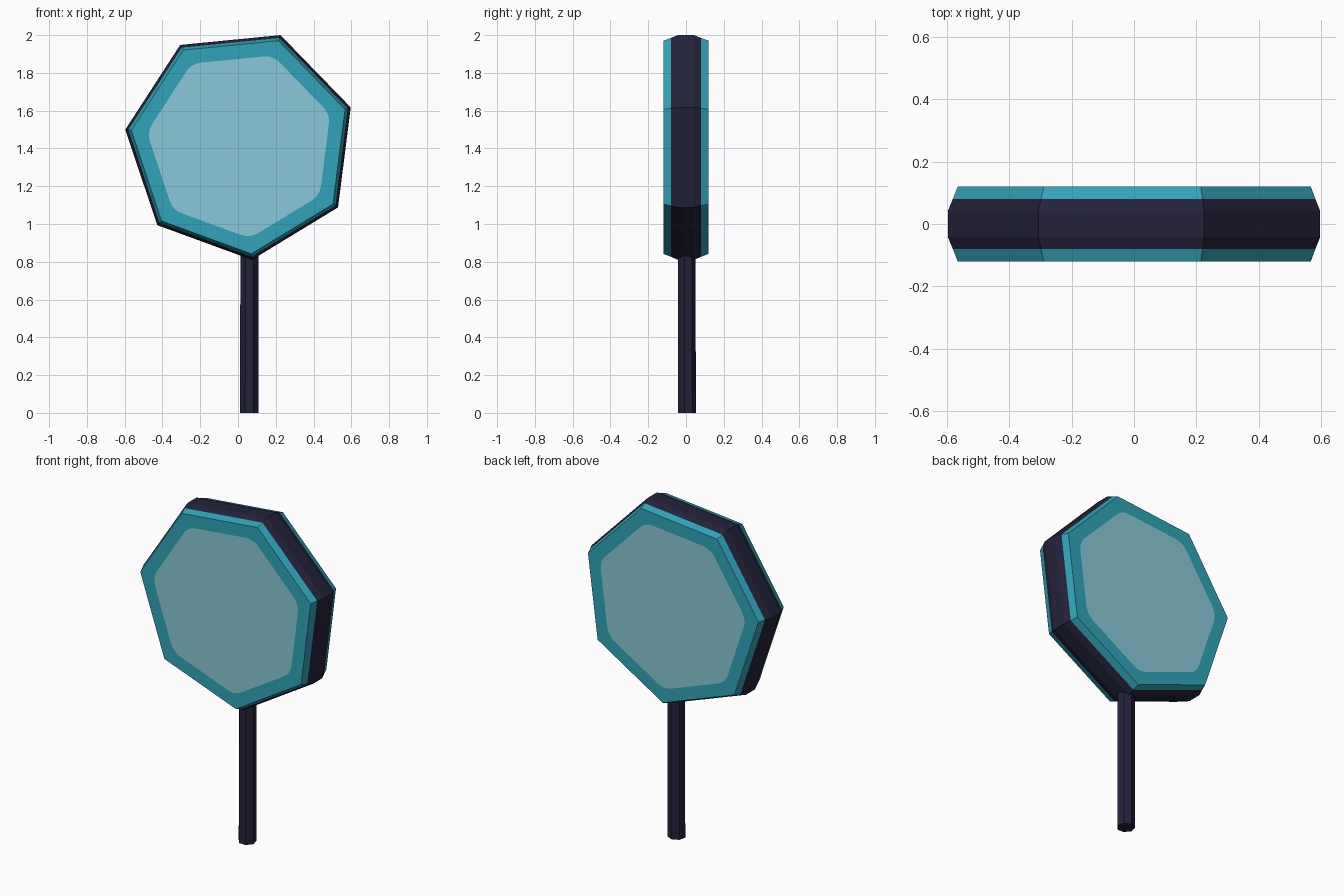
import bpy, bmesh, math
from mathutils import Vector

if "Cube" in bpy.data.objects:
    bpy.data.objects.remove(bpy.data.objects["Cube"])


def material(name, rgb):
    lin = [((c / 255 + 0.055) / 1.055) ** 2.4 for c in rgb]
    m = bpy.data.materials.new(name)
    m.diffuse_color = (*lin, 1)
    m.use_nodes = True
    m.node_tree.nodes["Principled BSDF"].inputs["Base Color"].default_value = m.diffuse_color
    return m


dark = material("dark_navy", (36, 34, 59))
teal = material("teal", (48, 164, 185))
pale = material("pale_blue", (138, 200, 215))

CX, CZ, SIDES, START = 0.0135, 1.4225, 7, math.radians(69.9)


def corner(i, radius, y):
    a = START + i * 2 * math.pi / SIDES
    return Vector((CX + radius * math.cos(a), y, CZ + radius * math.sin(a)))


def finish(bm, name, mats):
    bmesh.ops.recalc_face_normals(bm, faces=bm.faces)
    me = bpy.data.meshes.new(name)
    bm.to_mesh(me)
    bm.free()
    for m in mats:
        me.materials.append(m)
    ob = bpy.data.objects.new(name, me)
    bpy.context.collection.objects.link(ob)
    return ob


# Seven-sided head: dark band with teal bevels on both sides
bm = bmesh.new()
profile = [(-0.12, 0.583), (-0.08, 0.599), (-0.042, 0.615),
           (0.042, 0.615), (0.08, 0.599), (0.12, 0.583)]
rings = [[bm.verts.new(corner(i, r, y)) for i in range(SIDES)] for y, r in profile]
for k in range(len(rings) - 1):
    for i in range(SIDES):
        j = (i + 1) % SIDES
        f = bm.faces.new((rings[k][i], rings[k][j], rings[k + 1][j], rings[k + 1][i]))
        f.material_index = 1 if k in (0, len(rings) - 2) else 0

# Flat faces: teal border cut around a pale panel with rounded corners
STEPS = 4
for ring, y in ((rings[0], -0.12), (rings[-1], 0.12)):
    arcs = []
    for i in range(SIDES):
        p = corner(i, 0.50, y)
        a = p.lerp(corner(i - 1, 0.50, y), 0.12)
        b = p.lerp(corner(i + 1, 0.50, y), 0.12)
        arcs.append([bm.verts.new(a.lerp(p, t).lerp(p.lerp(b, t), t))
                     for t in (s / STEPS for s in range(STEPS + 1))])
    for i in range(SIDES):
        j = (i + 1) % SIDES
        for s in range(STEPS):
            bm.faces.new((ring[i], arcs[i][s + 1], arcs[i][s])).material_index = 1
        bm.faces.new((ring[i], ring[j], arcs[j][0], arcs[i][-1])).material_index = 1
    bm.faces.new([v for arc in arcs for v in arc]).material_index = 2
finish(bm, "sign_head", (dark, teal, pale))

# Seven-sided pole
bm = bmesh.new()
bmesh.ops.create_cone(bm, cap_ends=True, segments=SIDES, radius1=0.05, radius2=0.049, depth=0.85)
pole = finish(bm, "pole", (dark,))
pole.location = (0.06, 0.002, 0.425)
